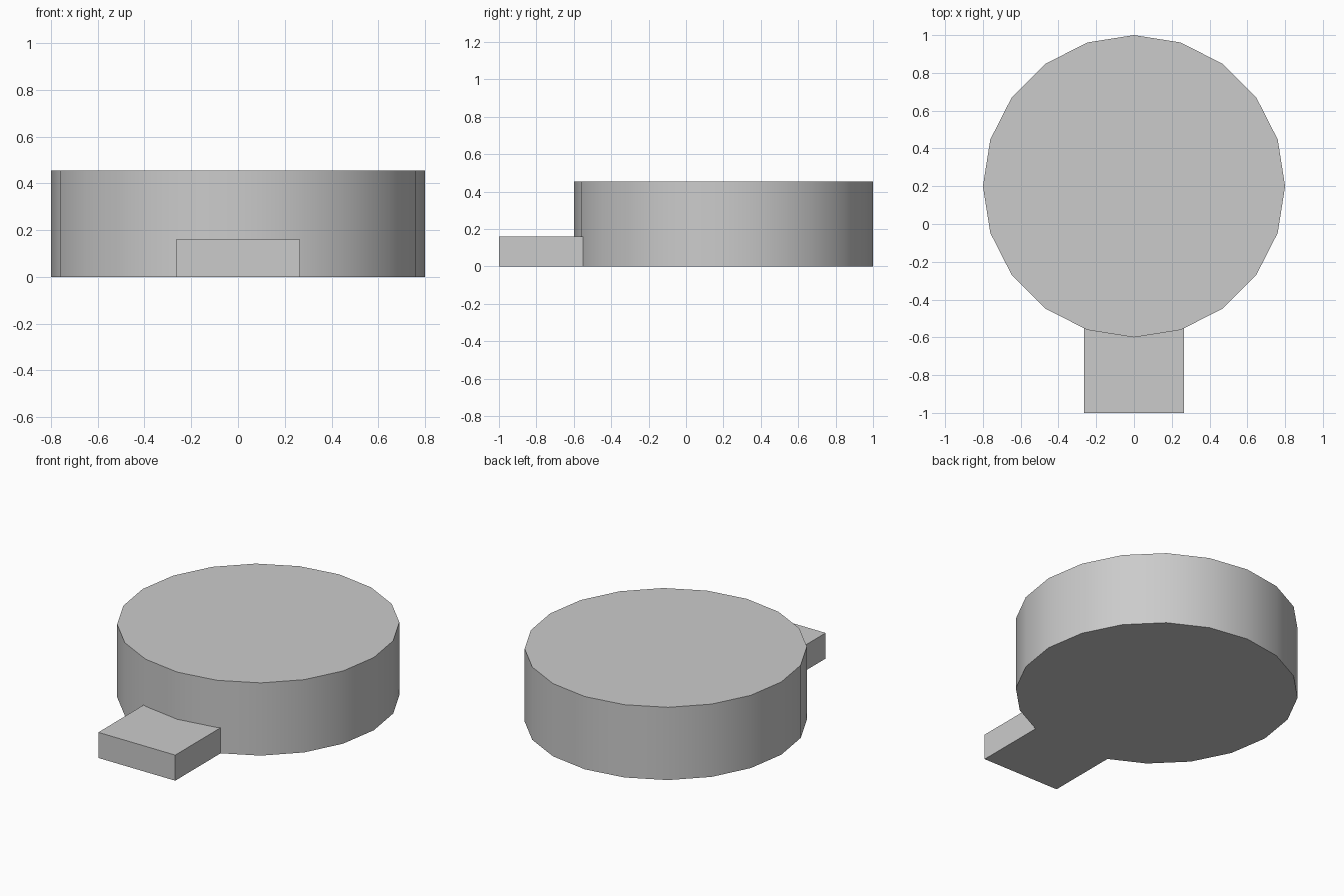
import bpy
import math

cube = bpy.data.objects.get("Cube")
if cube:
    bpy.data.objects.remove(cube, do_unlink=True)

RADIUS, HEIGHT, CENTRE_Y = 0.8, 0.455, 0.2
TAB_HALF_WIDTH, TAB_HEIGHT = 0.266, 0.16
TAB_FRONT, TAB_BACK = -1.0, -0.5

grey = bpy.data.materials.new("plain_grey")
grey.use_nodes = True
colour = (0.6, 0.6, 0.6, 1)
grey.diffuse_color = colour
grey.node_tree.nodes["Principled BSDF"].inputs["Base Color"].default_value = colour


def finish(name):
    part = bpy.context.object
    part.name = name
    part.data.materials.append(grey)
    return part


# Round body: twenty-sided drum with smooth walls and crisp rims
bpy.ops.mesh.primitive_cylinder_add(vertices=20, radius=RADIUS, depth=HEIGHT,
                                    location=(0, CENTRE_Y, HEIGHT / 2))
finish("round_body")
bpy.ops.object.shade_smooth_by_angle(angle=math.radians(30))

# Front tab: low block whose back end is sunk into the body
bpy.ops.mesh.primitive_cube_add(size=1, location=(0, (TAB_FRONT + TAB_BACK) / 2, TAB_HEIGHT / 2))
tab = finish("front_tab")
tab.scale = (2 * TAB_HALF_WIDTH, TAB_BACK - TAB_FRONT, TAB_HEIGHT)
bpy.ops.object.transform_apply(location=False, rotation=False, scale=True)
